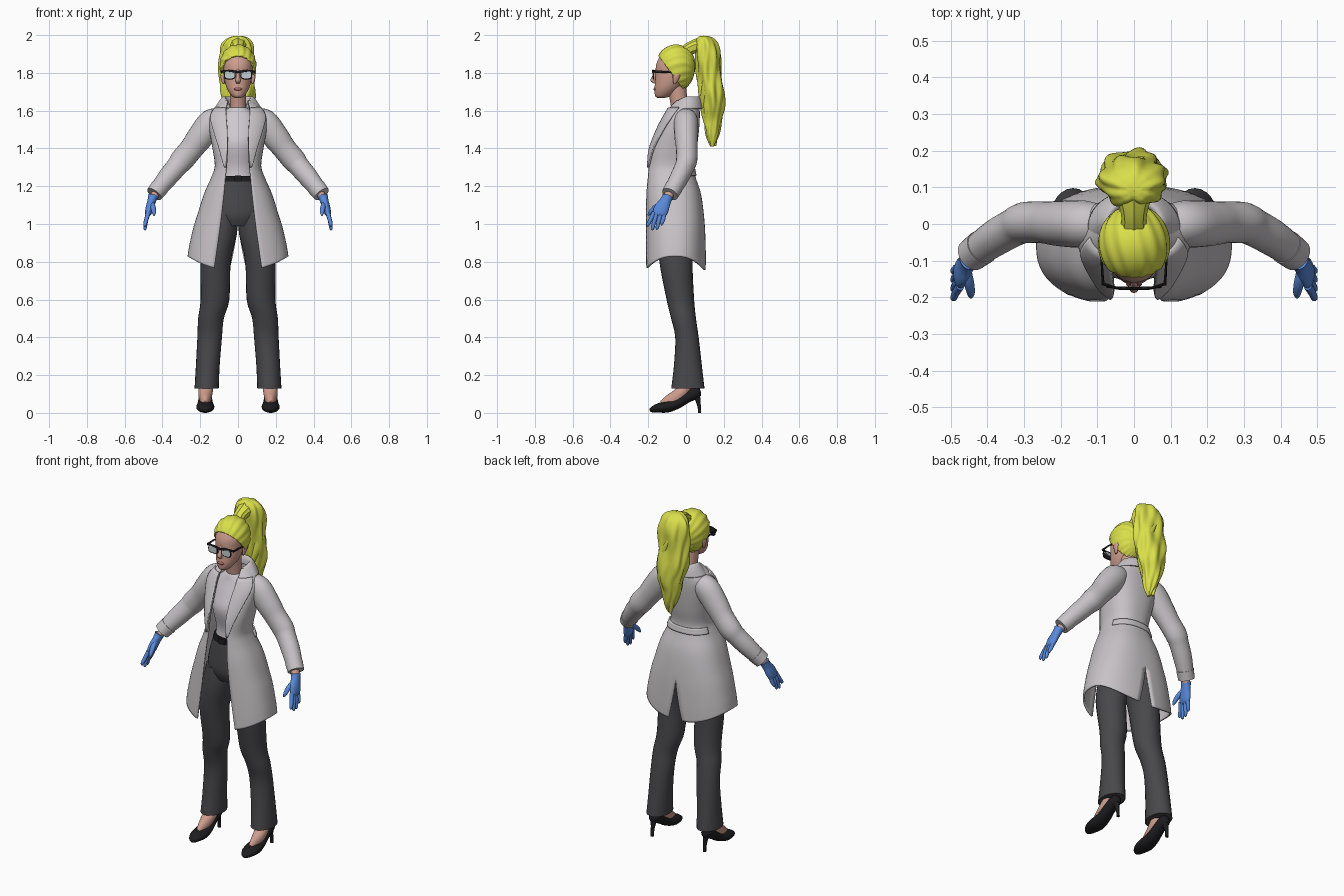
import bpy, bmesh
from math import sin, cos, pi, asin, atan2, radians
from mathutils import Vector

if "Cube" in bpy.data.objects:
    bpy.data.objects.remove(bpy.data.objects["Cube"])


def material(name, *rgb):
    m = bpy.data.materials.new(name)
    m.use_nodes = True
    m.diffuse_color = (*rgb, 1)
    m.node_tree.nodes["Principled BSDF"].inputs["Base Color"].default_value = (*rgb, 1)
    return m


COAT = material("coat_white", .58, .55, .57)
SHIRT = material("shirt_white", .62, .58, .62)
TROUSER = material("trouser_grey", .065, .065, .072)
BLACK = material("shoe_black", .012, .012, .014)
SKIN = material("skin", .62, .34, .27)
LIP = material("lip_pink", .42, .14, .13)
HAIR = material("hair_yellow", .70, .74, .07)
GLOVE = material("glove_blue", .10, .25, .70)
LENS = material("lens_grey", .55, .62, .64)


def smooth(rows, n=4):
    """Catmull-Rom through rows of numbers."""
    out = []
    for i in range(len(rows) - 1):
        a, b, c, d = (rows[max(i - 1, 0)], rows[i], rows[i + 1],
                      rows[min(i + 2, len(rows) - 1)])
        for k in range(n):
            t = k / n
            out.append([q + t / 2 * (r - p + t * (2 * p - 5 * q + 4 * r - s + t * (3 * (q - r) + s - p)))
                        for p, q, r, s in zip(a, b, c, d)])
    return out + [list(rows[-1])]


def finish(name, bm, mat, mirror=False, thick=0, offset=0):
    me = bpy.data.meshes.new(name)
    bm.to_mesh(me)
    bm.free()
    me.materials.append(mat)
    ob = bpy.data.objects.new(name, me)
    bpy.context.collection.objects.link(ob)
    bpy.ops.object.select_all(action='DESELECT')
    ob.select_set(True)
    bpy.context.view_layer.objects.active = ob
    bpy.ops.object.shade_smooth_by_angle(angle=radians(45))
    if mirror:
        ob.modifiers.new("Mirror", 'MIRROR').merge_threshold = .0015
    if thick:
        s = ob.modifiers.new("Solidify", 'SOLIDIFY')
        s.thickness, s.offset = thick, offset
    return ob


def sheet(name, grid, mat, closed=False, **kw):
    """Skin a grid of points; a closed grid also gets end caps."""
    bm = bmesh.new()
    vs = [[bm.verts.new(p) for p in row] for row in grid]
    m = len(vs[0])
    for a, b in zip(vs, vs[1:]):
        for j in range(m if closed else m - 1):
            k = (j + 1) % m
            bm.faces.new((a[j], a[k], b[k], b[j]))
    if closed:
        bm.faces.new(vs[0][::-1])
        bm.faces.new(vs[-1])
    bmesh.ops.recalc_face_normals(bm, faces=bm.faces)
    return finish(name, bm, mat, **kw)


def power(v, e):
    return abs(v) ** e * (1 if v > 0 else -1)


def tube(name, rows, mat, flat=False, ref=(0, 1, 0), seg=24, n=4, square=1, ripple=None, **kw):
    """Loft ellipses (x, y, z, rx, ry), level or turned along their path."""
    rows = smooth(rows, n)
    pts = [Vector(r[:3]) for r in rows]
    grid = []
    for i, (p, r) in enumerate(zip(pts, rows)):
        side, up = Vector((1, 0, 0)), Vector((0, 1, 0))
        if not flat:
            t = (pts[min(i + 1, len(pts) - 1)] - pts[max(i - 1, 0)]).normalized()
            side = t.cross(Vector(ref)).normalized()
            up = side.cross(t)
        ring = []
        for j in range(seg):
            a = 2 * pi * j / seg
            f = ripple(a, p.z) if ripple else 1
            ring.append(p + side * (power(cos(a), square) * r[3] * f) + up * (power(sin(a), square) * r[4] * f))
        grid.append(ring)
    return sheet(name, grid, mat, closed=True, **kw)


def body(name, rows, mat, **kw):
    """Level loft from (z, half width, front y, back y)."""
    return tube(name, [(0, (f + b) / 2, z, w, (b - f) / 2) for z, w, f, b in rows],
                mat, flat=True, seg=40, **kw)


# Trousers and belt
body("trouser_hips", [(.99, .12, -.13, .04), (1.05, .15, -.153, .062), (1.15, .135, -.15, .055),
                      (1.245, .1, -.142, .022)], TROUSER)
tube("trouser_legs", [(.078, -.045, 1.06, .075, .098), (.09, -.05, .95, .085, .1), (.118, -.053, .8, .08, .088),
                      (.122, -.03, .6, .076, .073), (.143, -.013, .5, .068, .066), (.15, .005, .4, .065, .062),
                      (.16, .01, .25, .063, .074), (.166, .01, .13, .064, .088)], TROUSER, flat=True, mirror=True)
body("belt", [(1.225, .107, -.15, .03), (1.255, .1, -.146, .026)], BLACK, n=1)
tube("belt_buckle", [(0, -.156, 1.24, .022, .016), (0, -.148, 1.24, .022, .016)], BLACK,
     ref=(0, 0, 1), square=.4, n=1)

# Shirt, neck and head
body("shirt", [(1.22, .095, -.138, .02), (1.3, .09, -.132, .022), (1.42, .108, -.158, .035),
               (1.5, .115, -.132, .04), (1.57, .1, -.1, .04), (1.61, .055, -.085, .025), (1.617, .045, -.078, .015)], SHIRT)
tube("neck", [(0, -.025, 1.57, .047, .05), (0, -.035, 1.63, .042, .046), (0, -.05, 1.73, .044, .05)],
     SKIN, flat=True)
body("head", [(1.667, .015, -.15, -.115), (1.678, .033, -.163, -.08), (1.71, .055, -.167, -.04),
              (1.75, .069, -.164, -.005), (1.8, .076, -.161, .015), (1.85, .078, -.156, .02),
              (1.9, .062, -.128, .01), (1.93, .03, -.09, -.02)], SKIN)
tube("nose", [(0, -.152, 1.825, .006, .008), (0, -.165, 1.79, .009, .01), (0, -.175, 1.76, .013, .013),
              (0, -.165, 1.745, .01, .008)], SKIN, flat=True, seg=16)
tube("lips", [(0, -.16, 1.705, .008, .006), (0, -.165, 1.713, .022, .007), (0, -.16, 1.724, .01, .007)],
     LIP, flat=True, seg=16)
tube("ears", [(.076, -.06, 1.74, .004, .006), (.08, -.055, 1.76, .009, .014), (.083, -.05, 1.79, .011, .02),
              (.08, -.05, 1.81, .004, .01)], SKIN, flat=True, seg=16, mirror=True)

# Glasses
for label, y, w, h, mat in (("lens_rims", -.1745, .031, .025, BLACK), ("lenses", -.1765, .026, .019, LENS)):
    tube(label, [(.044, y, 1.79, w, h), (.044, -.17, 1.79, w, h)], mat, ref=(0, 0, 1), square=.6, n=1, mirror=True)
tube("glasses_brow_bar", [(0, -.176, 1.804, .004, .006), (.045, -.175, 1.811, .004, .006), (.084, -.163, 1.807, .004, .007)],
     BLACK, ref=(0, 0, 1), seg=10, mirror=True)
tube("glasses_arms", [(.084, -.167, 1.806, .004, .007), (.088, -.1, 1.805, .003, .005), (.086, -.045, 1.797, .003, .005)],
     BLACK, ref=(0, 0, 1), seg=10, mirror=True)

# Swept-back hair, trimmed along the hairline
bm = bmesh.new()
bmesh.ops.create_uvsphere(bm, u_segments=80, v_segments=40, radius=1)
for v in bm.verts:
    x, y, z = v.co
    f = 1 + .022 * sin(18 * atan2(x, z + .4) + 4 * y) * min(1, 3 * abs(x) + .2)
    v.co = (x * .097 * f, y * .104 * f - .054, z * (.11 if z > 0 else .14) * f + 1.84)
bmesh.ops.bisect_plane(bm, geom=bm.verts[:] + bm.edges[:] + bm.faces[:], plane_co=(0, -.12, 1.855),
                       plane_no=(0, 1.35, 1), clear_inner=True)
finish("hair_cap", bm, HAIR, thick=.014, offset=-1)

# Ponytail
tube("ponytail_root", [(0, -.02, 1.9, .04, .03), (0, .015, 1.925, .034, .032), (0, .05, 1.94, .04, .036),
                       (0, .1, 1.95, .06, .045)], HAIR, ref=(0, 0, 1),
     ripple=lambda a, z: 1 + .06 * sin(9 * a))
tube("ponytail", [(0, .095, 1.995, .022, .02), (0, .1, 1.985, .05, .04), (-.003, .107, 1.955, .078, .058),
                  (-.004, .115, 1.9, .09, .067), (-.006, .122, 1.8, .09, .064), (-.004, .135, 1.7, .09, .066),
                  (.002, .144, 1.62, .076, .058), (-.005, .142, 1.55, .058, .046), (.004, .14, 1.47, .036, .034),
                  (.012, .138, 1.41, .008, .009)], HAIR, flat=True, seg=72, n=8,
     ripple=lambda a, z: 1 + .07 * sin(5 * a + 16 * z) + .05 * sin(9 * a - 22 * z))
for i in range(6):
    a = 2 * pi * i / 6 + .3
    lock = []
    for k in range(8):
        z = 1.93 - k * (.062 + .006 * (i % 3))
        w = .062 * (1 - (k / 8) ** 2)
        tw = a + .5 * sin(k * 1.3 + i)
        r = .026 * sin(pi * (k + .6) / 8) + .003
        lock.append((cos(tw) * w, .115 + .004 * k + sin(tw) * w * .7, z, r, r))
    tube("ponytail_lock", lock, HAIR, flat=True, seg=16)

# Coat surface: z, half width, front y, back y, opening half width, back slit half width
COAT_ROWS = smooth([(.755, .262, -.217, .1, .125, .045), (.85, .25, -.217, .1, .112, .024),
                    (1, .222, -.215, .094, .092, 0), (1.15, .178, -.213, .076, .075, 0),
                    (1.25, .135, -.207, .045, .066, 0), (1.31, .118, -.202, .036, .06, 0),
                    (1.4, .13, -.188, .052, .055, 0), (1.5, .147, -.148, .064, .057, 0),
                    (1.57, .148, -.112, .068, .062, 0), (1.62, .108, -.085, .066, .06, 0),
                    (1.65, .074, -.06, .058, .054, 0)], 5)


def coat_row(z):
    for a, b in zip(COAT_ROWS, COAT_ROWS[1:]):
        if z <= b[0]:
            t = (z - a[0]) / (b[0] - a[0])
            return [p + (q - p) * t for p, q in zip(a, b)]
    return COAT_ROWS[-1]


def front_angle(row):
    return asin((row[4] / row[1]) ** 1.2)


def coat_point(row, t, grow=0):
    z, w, f, b = row[:4]
    lift = .075 * sin(t) ** 2 * max(0, min(1, (1.05 - z) / .3))
    s = max(0, sin(t))
    return ((w + grow) * s ** .833, (f + b) / 2 - ((b - f) / 2 + grow) * power(cos(t), .833), z + lift)


def patch(name, z0, z1, span, grow, thick, rows=16, cols=12):
    """Raised panel following the coat; span gives its angle range."""
    grid = []
    for i in range(rows + 1):
        k = i / rows
        row = coat_row(z0 + (z1 - z0) * k)
        a, b = span(row, k)
        grid.append([coat_point(row, a + (b - a) * j / cols, grow) for j in range(cols + 1)])
    return sheet(name, grid, COAT, mirror=True, thick=thick)


grid = []
for row in COAT_ROWS:
    a, b = front_angle(row), pi - asin((max(0, row[5]) / row[1]) ** 1.2)
    grid.append([coat_point(row, a + (b - a) * j / 30) for j in range(31)])
sheet("coat", grid, COAT, mirror=True, thick=.01)
patch("coat_lapels", 1.3, 1.615, lambda r, k: (front_angle(r) - .03, front_angle(r) + .04 + .8 * k ** .8), .01, .01)
patch("coat_back_band", 1.255, 1.29, lambda r, k: (1.95, pi), .007, .012, rows=4)

# Folded collar
grid = []
for z, w, f, b in smooth([(1.63, .062, -.06, .05), (1.66, .066, -.058, .055), (1.672, .076, -.062, .066),
                          (1.65, .096, -.076, .08), (1.61, .122, -.1, .088)]):
    grid.append([(w * sin(t), (f + b) / 2 - (b - f) / 2 * cos(t), z - .03 * max(0, cos(t)))
                 for t in (.85 + (pi - .85) * j / 20 for j in range(21))])
sheet("coat_collar", grid, COAT, mirror=True, thick=.008)

# Sleeves with turned cuffs
tube("sleeves", [(.08, 0, 1.565, .045, .05), (.135, 0, 1.54, .072, .064), (.2, .001, 1.46, .07, .062),
                 (.245, .004, 1.4, .063, .057), (.295, .004, 1.34, .063, .056), (.325, -.008, 1.303, .056, .052),
                 (.37, -.033, 1.25, .053, .05), (.41, -.06, 1.2, .047, .046), (.436, -.08, 1.167, .042, .042)],
     COAT, mirror=True)
tube("sleeve_cuffs", [(.414, -.063, 1.195, .049, .048), (.443, -.085, 1.158, .045, .045)], COAT, n=1, mirror=True)
tube("wrists", [(.425, -.075, 1.18, .024, .026), (.457, -.105, 1.125, .021, .024)], SKIN, mirror=True)

# Gloves
tube("glove_palms", [(.449, -.096, 1.148, .027, .03), (.452, -.1, 1.138, .025, .028), (.459, -.112, 1.115, .022, .031),
                     (.468, -.128, 1.085, .021, .039), (.476, -.14, 1.055, .017, .037), (.479, -.143, 1.04, .008, .028)],
     GLOVE, mirror=True)
for label, y, dy, tip in (("index", -.17, -.032, .985), ("middle", -.152, -.025, .967),
                          ("ring", -.132, -.02, .97), ("little", -.114, -.014, .993)):
    tube("glove_%s_fingers" % label, [(.474, y, 1.062, .012, .011), (.485, y + dy / 2, 1.025, .011, .011),
                                      (.492, y + dy, tip + .012, .009, .009), (.492, y + dy, tip, .003, .003)],
         GLOVE, seg=12, mirror=True)
tube("glove_thumbs", [(.459, -.12, 1.115, .014, .014), (.45, -.16, 1.09, .014, .014), (.445, -.188, 1.062, .011, .011),
                      (.444, -.2, 1.045, .004, .004)], GLOVE, ref=(1, 0, 0), seg=12, mirror=True)

# Feet and high-heeled shoes
X = .173
tube("feet", [(.167, .012, .22, .034, .034), (.169, 0, .14, .035, .038), (X, -.04, .093, .036, .036),
              (X, -.085, .06, .037, .027), (X, -.125, .04, .025, .014)], SKIN, ref=(1, 0, 0), mirror=True)
tube("shoes", [(X, -.192, .012, .006, .006), (X, -.18, .017, .024, .015), (X, -.145, .026, .042, .025),
               (X, -.1, .032, .048, .03), (X, -.05, .047, .042, .027), (X, 0, .08, .035, .03),
               (X, .045, .105, .032, .033), (X, .068, .113, .024, .028), (X, .077, .116, .008, .012)],
     BLACK, ref=(0, 0, 1), mirror=True)
tube("shoe_heels", [(X, .05, .1, .026, .024), (X, .062, .07, .014, .015), (X, .07, .03, .01, .009),
                    (X, .072, 0, .01, .009)], BLACK, flat=True, seg=14, mirror=True)
